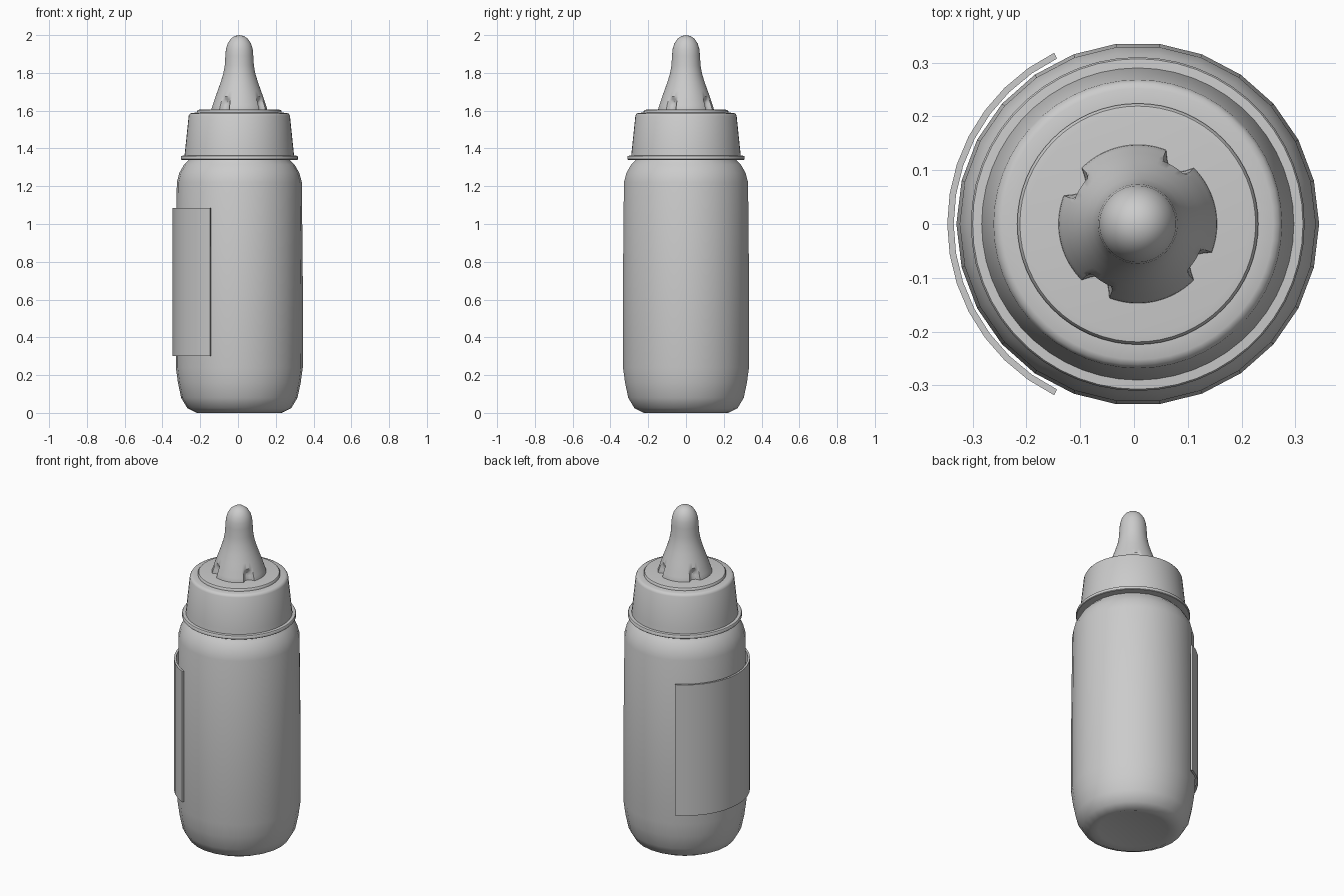
import bpy, bmesh, math

if "Cube" in bpy.data.objects:
    bpy.data.objects.remove(bpy.data.objects["Cube"])

CX = 0.007  # bottle axis; the label offsets the bounding box slightly


def finish(name, bm, angle):
    bmesh.ops.recalc_face_normals(bm, faces=bm.faces)
    mesh = bpy.data.meshes.new(name)
    bm.to_mesh(mesh)
    bm.free()
    ob = bpy.data.objects.new(name, mesh)
    bpy.context.collection.objects.link(ob)
    bpy.ops.object.select_all(action='DESELECT')
    ob.select_set(True)
    bpy.context.view_layer.objects.active = ob
    bpy.ops.object.shade_smooth_by_angle(angle=math.radians(angle))
    return ob


def lathe(name, profile, sides, angle=35, dent=None):
    """Spin (radius, z) points; radius 0 at either end makes a pole."""
    bm = bmesh.new()
    rings = []
    for r, z in profile:
        if r == 0:
            rings.append([bm.verts.new((CX, 0, z))] * sides)
            continue
        ring = []
        for i in range(sides):
            a = math.tau * i / sides
            q = r * (dent(a, z) if dent else 1)
            ring.append(bm.verts.new((CX + q * math.cos(a), q * math.sin(a), z)))
        rings.append(ring)
    for lo, hi in zip(rings, rings[1:]):
        for i in range(sides):
            j = (i + 1) % sides
            bm.faces.new(dict.fromkeys((lo[i], lo[j], hi[j], hi[i])))
    return finish(name, bm, angle)


# Bottle body with rounded base and shoulder
lathe("bottle_body", [
    (0, 0.012), (0.19, 0.01), (0.225, 0.0), (0.275, 0.025), (0.308, 0.08),
    (0.325, 0.16), (0.336, 0.24), (0.337, 0.6), (0.331, 1.22), (0.318, 1.27),
    (0.292, 1.315), (0.262, 1.345), (0.255, 1.38), (0, 1.38)], 26, 45)

# Screw collar with bottom flange and raised inner lip
lathe("screw_collar", [
    (0, 1.342), (0.307, 1.34), (0.31, 1.343), (0.31, 1.357), (0.307, 1.361),
    (0.29, 1.362), (0.287, 1.39), (0.268, 1.573), (0.262, 1.584), (0.252, 1.588),
    (0.222, 1.59), (0, 1.59)], 52, 40)

# Flat disc that holds the teat
lathe("teat_disc", [
    (0, 1.58), (0.224, 1.58), (0.224, 1.597), (0.219, 1.604), (0.205, 1.606),
    (0, 1.606)], 64, 40)


# Teat with four small vent notches around its base
def notch(a, z):
    d = (math.degrees(a) - 57 + 45) % 90 - 45
    side = max(0, 1 - (abs(d) / 11) ** 4)
    height = min(1, max(0, (1.675 - z) / 0.03))
    return 1 - 0.17 * side * height


lathe("teat", [
    (0, 1.6), (0.148, 1.6), (0.146, 1.615), (0.141, 1.63), (0.136, 1.645),
    (0.131, 1.66), (0.126, 1.675), (0.115, 1.705), (0.099, 1.75), (0.085, 1.795),
    (0.077, 1.84), (0.074, 1.89), (0.071, 1.925), (0.062, 1.955), (0.046, 1.98),
    (0.025, 1.995), (0, 2.0)], 120, 40, notch)

# Curved label panel wrapped round the left side
bm = bmesh.new()
STEPS, HALF = 14, math.radians(64)
sections = []
for i in range(STEPS + 1):
    a = math.pi - HALF + 2 * HALF * i / STEPS
    sections.append([bm.verts.new((CX + r * math.cos(a), r * math.sin(a), z))
                     for r, z in ((0.342, 0.3), (0.354, 0.3), (0.354, 1.085), (0.342, 1.085))])
for s, t in zip(sections, sections[1:]):
    for k in range(4):
        m = (k + 1) % 4
        bm.faces.new((s[k], s[m], t[m], t[k]))
bm.faces.new(sections[0])
bm.faces.new(sections[-1])
finish("label_panel", bm, 35)
